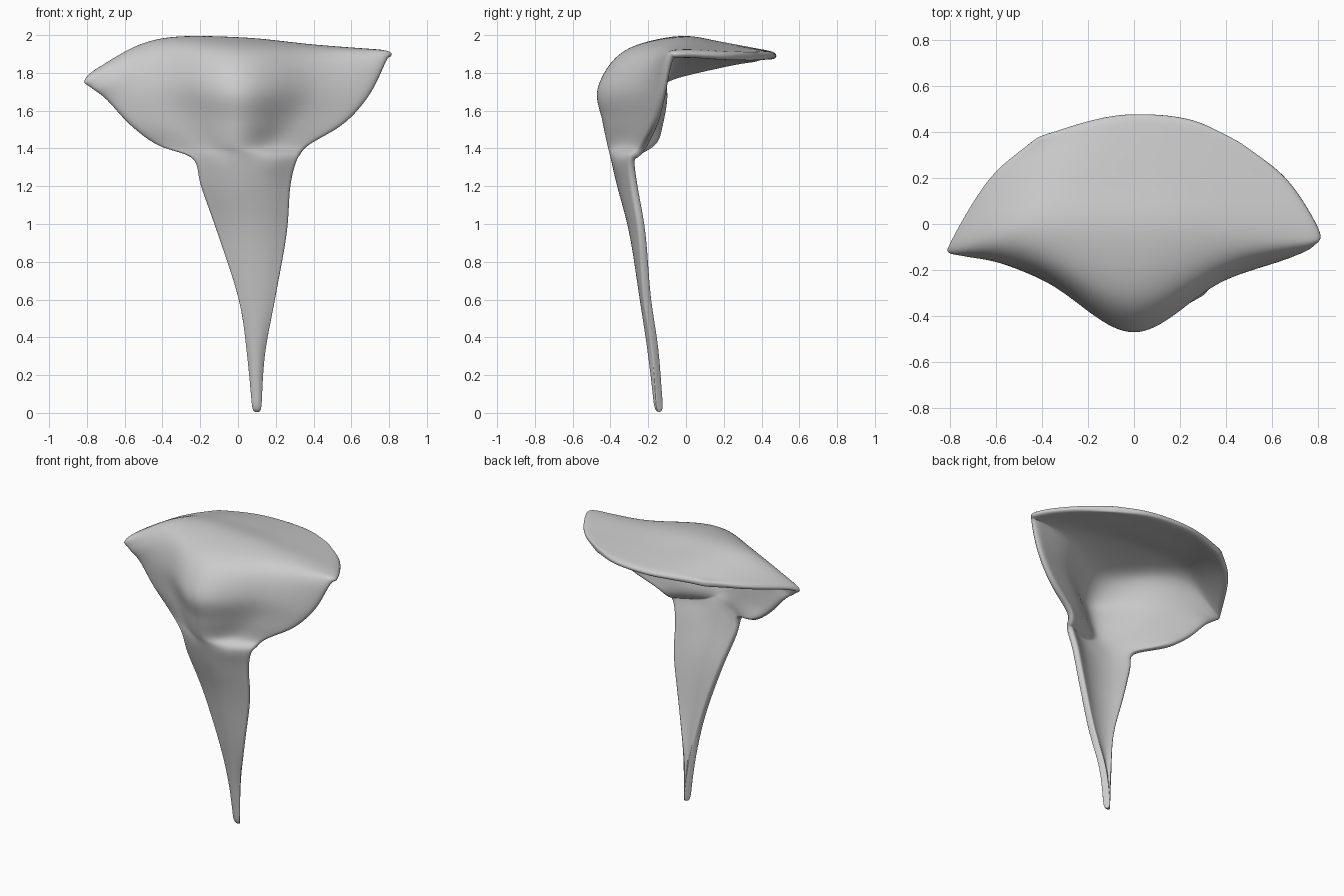
import bpy
from mathutils import Vector

if "Cube" in bpy.data.objects:
    bpy.data.objects.remove(bpy.data.objects["Cube"])

# Outer surface of the hood: rows from the back rim, over the top, down the front
hood = [
    [(-.42, .38, 1.905), (-.2, .455, 1.91), (0, .485, 1.91), (.25, .46, 1.91), (.46, .36, 1.91)],
    [(-.64, .2, 1.86), (-.34, .2, 1.955), (0, .2, 1.955), (.34, .2, 1.935), (.67, .2, 1.91)],
    [(-.82, -.1, 1.78), (-.46, -.02, 1.975), (0, -.05, 1.99), (.4, -.03, 1.95), (.81, -.02, 1.92)],
    [(-.78, -.14, 1.72), (-.42, -.17, 1.91), (0, -.34, 1.915), (.42, -.17, 1.89), (.8, -.1, 1.89)],
    [(-.7, -.13, 1.65), (-.38, -.25, 1.74), (0, -.478, 1.72), (.38, -.25, 1.72), (.71, -.14, 1.69)],
    [(-.58, -.15, 1.52), (-.31, -.28, 1.57), (0, -.45, 1.55), (.29, -.28, 1.55), (.57, -.18, 1.53)],
    [(-.44, -.18, 1.415), (-.2, -.33, 1.43), (0, -.42, 1.42), (.19, -.32, 1.42), (.37, -.24, 1.41)],
]

# Spike: height, left x, right x, y of the front ridge, y of the side edges
spike = [(1.35, -.25, .325, -.4, -.3), (1.2, -.205, .285, -.365, -.29),
         (.95, -.115, .265, -.3, -.25), (.6, 0, .2, -.245, -.225),
         (.3, .045, .145, -.2, -.175), (0, .075, .125, -.165, -.155)]

rows = [[Vector(p) for p in r] for r in hood]
for z, xl, xr, yf, ye in spike:
    rows.append([Vector((xl + (xr - xl) * (u + 1) / 2, yf + (ye - yf) * u * u, z))
                 for u in (-1, -.5, 0, .5, 1)])


def smooth_curve(pts, n):
    """Catmull-Rom curve through the points, n steps per span."""
    ext = [pts[0] * 2 - pts[1]] + pts + [pts[-1] * 2 - pts[-2]]
    out = []
    for a, b, c, d in zip(ext, ext[1:], ext[2:], ext[3:]):
        for k in range(n):
            t = k / n
            out.append((b * 2 + (c - a) * t + (a * 2 - b * 5 + c * 4 - d) * t * t
                        + (b * 3 - a - c * 3 + d) * t ** 3) / 2)
    return out + [pts[-1]]


# Interpolate across, then along, into a quad sheet
across = [smooth_curve(r, 4) for r in rows]
cols = [smooth_curve(list(c), 4) for c in zip(*across)]
nu, nv = len(cols), len(cols[0])
verts = [cols[j][i] for i in range(nv) for j in range(nu)]
faces = [(i * nu + j, (i + 1) * nu + j, (i + 1) * nu + j + 1, i * nu + j + 1)
         for i in range(nv - 1) for j in range(nu - 1)]

mesh = bpy.data.meshes.new("hooded_spike")
mesh.from_pydata(verts, [], faces)
shell = bpy.data.objects.new("hooded_spike", mesh)
bpy.context.collection.objects.link(shell)
mesh.polygons.foreach_set("use_smooth", [True] * len(mesh.polygons))

# Thicken inward and round the rim
solid = shell.modifiers.new("thickness", 'SOLIDIFY')
solid.thickness = .045
solid.offset = -1
sub = shell.modifiers.new("rounding", 'SUBSURF')
sub.levels = sub.render_levels = 2
